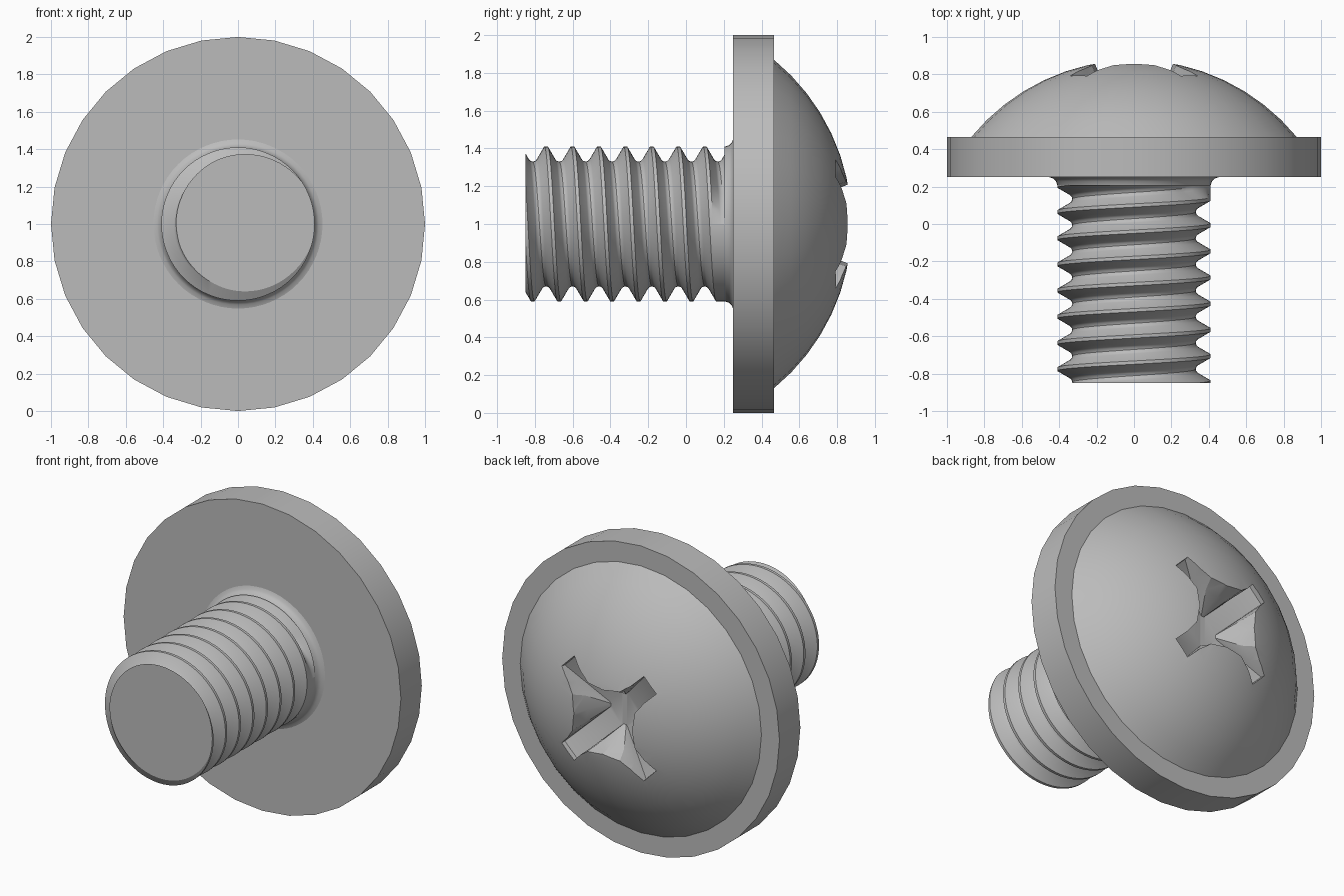
import bpy, bmesh
from math import pi, sin, cos, asin, radians
from mathutils import Matrix

cube = bpy.data.objects.get("Cube")
if cube:
    bpy.data.objects.remove(cube, do_unlink=True)

AXIS_Z = 1.0        # height of the screw axis
SHANK_R = 0.41

steel = bpy.data.materials.new("grey_steel")
steel.use_nodes = True
steel.diffuse_color = (0.5, 0.5, 0.5, 1)
steel.node_tree.nodes["Principled BSDF"].inputs["Base Color"].default_value = (0.5, 0.5, 0.5, 1)


def make_object(name, bm):
    mesh = bpy.data.meshes.new(name)
    bm.to_mesh(mesh)
    bm.free()
    mesh.materials.append(steel)
    obj = bpy.data.objects.new(name, mesh)
    bpy.context.collection.objects.link(obj)
    return obj


def select_only(obj):
    bpy.ops.object.select_all(action='DESELECT')
    obj.select_set(True)
    bpy.context.view_layer.objects.active = obj


def smooth(obj):
    select_only(obj)
    bpy.ops.object.shade_smooth_by_angle(angle=radians(30))


def polar(bm, r, y, angle):
    return bm.verts.new((r * cos(angle), y, AXIS_Z + r * sin(angle)))


def skin(bm, columns):
    """Quads between neighbouring columns of vertices."""
    for a, b in zip(columns, columns[1:]):
        for i in range(min(len(a), len(b)) - 1):
            bm.faces.new((a[i], b[i], b[i + 1], a[i + 1]))


def lathe(name, profile, segments):
    """Revolve (radius, y) points, listed from high y to low y, about the screw axis."""
    bm = bmesh.new()
    columns = [[polar(bm, r, y, 2 * pi * s / segments) for r, y in profile]
               for s in range(segments)]
    skin(bm, columns + columns[:1])
    bmesh.ops.remove_doubles(bm, verts=bm.verts, dist=1e-5)
    return make_object(name, bm)


# Head: flat flange with a shallow spherical dome
DOME_R, DOME_TOP, DOME_EDGE, RINGS = 1.125, 0.877, 0.87, 8
sweep = asin(DOME_EDGE / DOME_R)
dome = [(DOME_R * sin(sweep * i / RINGS),
         DOME_TOP - DOME_R * (1 - cos(sweep * i / RINGS))) for i in range(RINGS + 1)]
head = lathe("head", dome + [(1, dome[-1][1]), (1, 0.25), (0, 0.25)], 32)

# Cross recess: a four-winged tapering cutter on the diagonals
RIM = [(0, .22), (.13, .24), (.2, .29), (.26, .35), (.35, .26), (.29, .2), (.24, .13)]
FLOOR = [(0, .1), (.01, .1), (.015, .105), (.02, .11), (.11, .02), (.105, .015), (.1, .01)]
TAPER = [0.4, 0.35, 0.2, 0.05, 0.05, 0.2, 0.35]


def cross_outline(bm, y, amounts):
    verts = []
    for quarter in range(4):
        turn = Matrix.Rotation(-quarter * pi / 2, 2)
        for (x0, z0), (x1, z1), t in zip(RIM, FLOOR, amounts):
            x, z = x0 + (x1 - x0) * t, z0 + (z1 - z0) * t
            c, s = turn[0][0], turn[1][0]
            verts.append(bm.verts.new((c * x - s * z, y, AXIS_Z + s * x + c * z)))
    return verts


bm = bmesh.new()
levels = [cross_outline(bm, 0.885, [0] * 7),
          cross_outline(bm, 0.765, TAPER),
          cross_outline(bm, 0.63, [1] * 7)]
skin(bm, [ring + ring[:1] for ring in levels])
bm.faces.new(levels[0])
bm.faces.new(levels[-1])
bmesh.ops.triangulate(bm, faces=bm.faces)
bmesh.ops.recalc_face_normals(bm, faces=bm.faces)
cutter = make_object("cross_recess_cutter", bm)
cutter.hide_render = True

cut = head.modifiers.new("cross_recess", 'BOOLEAN')
cut.operation = 'DIFFERENCE'
cut.solver = 'EXACT'
cut.object = cutter
select_only(head)
bpy.ops.object.modifier_apply(modifier=cut.name)
bpy.data.objects.remove(cutter, do_unlink=True)
smooth(head)

# Threaded shank: one groove swept along a helix, fading out below the head
PITCH, STEPS, TURNS, GROOVE_START, TIP_Y = 0.14, 64, 10, 0.204, -0.85
half = [(.07, SHANK_R), (.061, SHANK_R), (.022, .343), (.013, .334)]
groove = half + [(0, .33)] + [(-d, r) for d, r in reversed(half)]

bm = bmesh.new()
columns, collar = [], []
for step in range(TURNS * STEPS + 1):
    t = step / STEPS
    angle = 2 * pi * t
    depth = min(1, t / 0.1)
    centre = GROOVE_START - PITCH * t
    columns.append([polar(bm, SHANK_R - (SHANK_R - r) * depth, centre + d, angle)
                    for d, r in groove])
    if t <= 1:      # plain collar between the first turn and the head
        collar.append([polar(bm, SHANK_R, 0.3, angle),
                       polar(bm, SHANK_R, centre + PITCH / 2, angle)])
skin(bm, columns)
skin(bm, collar)
bmesh.ops.remove_doubles(bm, verts=bm.verts, dist=1e-5)

# Flat tip
result = bmesh.ops.bisect_plane(bm, geom=bm.verts[:] + bm.edges[:] + bm.faces[:],
                                plane_co=(0, TIP_Y, 0), plane_no=(0, 1, 0), clear_inner=True)
rim = [e for e in result["geom_cut"] if isinstance(e, bmesh.types.BMEdge)]
for face in bmesh.ops.edgeloop_fill(bm, edges=rim)["faces"]:
    face.normal_update()
    if face.normal.y > 0:
        face.normal_flip()
smooth(make_object("threaded_shank", bm))

# Small fillet where the shank meets the head
smooth(lathe("neck_fillet", [(.455, .251), (.432, .243), (.417, .229), (.409, .205)], 64))
